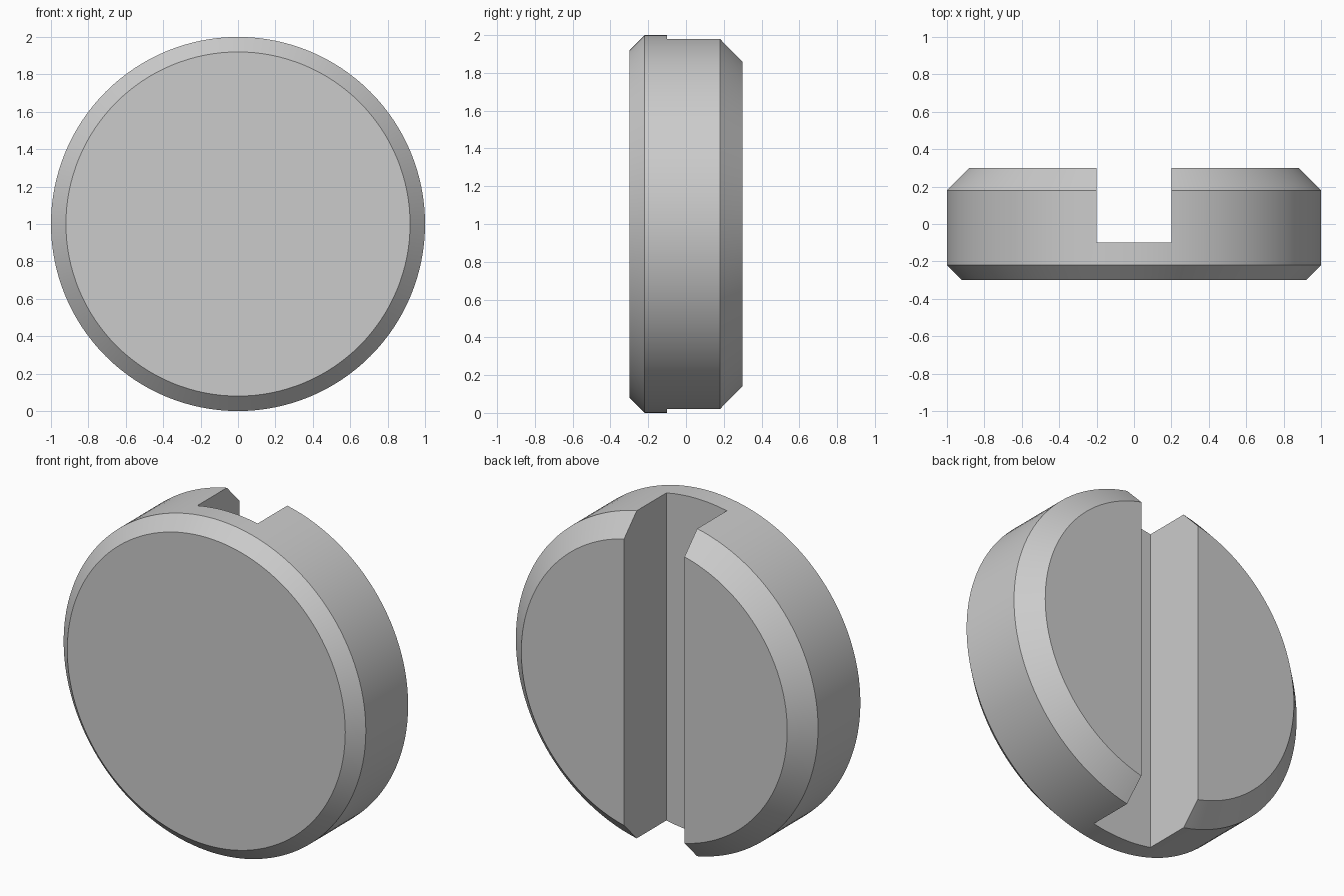
import bpy, bmesh, math
from mathutils import Vector

cube = bpy.data.objects.get("Cube")
if cube:
    bpy.data.objects.remove(cube, do_unlink=True)

SEGMENTS = 128
CENTRE_Z = 1.0

grey = bpy.data.materials.new("plain grey")
grey.use_nodes = True
colour = (0.6, 0.6, 0.6, 1)
grey.diffuse_color = colour
grey.node_tree.nodes["Principled BSDF"].inputs["Base Color"].default_value = colour


def add_object(name, bm):
    bmesh.ops.recalc_face_normals(bm, faces=bm.faces)
    mesh = bpy.data.meshes.new(name)
    bm.to_mesh(mesh)
    bm.free()
    mesh.materials.append(grey)
    obj = bpy.data.objects.new(name, mesh)
    bpy.context.collection.objects.link(obj)
    return obj


# Round head with a small front chamfer and a larger back chamfer: (radius, y)
profile = [(0.92, -0.3), (1.0, -0.22), (1.0, 0.18), (0.88, 0.3)]
bm = bmesh.new()
rings = []
for radius, y in profile:
    angles = [2 * math.pi * i / SEGMENTS for i in range(SEGMENTS)]
    rings.append([bm.verts.new((radius * math.cos(a), y, CENTRE_Z + radius * math.sin(a)))
                  for a in angles])
for near, far in zip(rings, rings[1:]):
    for i in range(SEGMENTS):
        j = (i + 1) % SEGMENTS
        bm.faces.new((near[i], near[j], far[j], far[i]))
bm.faces.new(rings[0])
bm.faces.new(rings[-1])
head = add_object("slotted_disc", bm)

# Vertical slot cutter, open at the back, top and bottom
bm = bmesh.new()
bmesh.ops.create_cube(bm, size=1)
bmesh.ops.scale(bm, verts=bm.verts, vec=Vector((0.4, 0.6, 2.4)))
bmesh.ops.translate(bm, verts=bm.verts, vec=Vector((0, 0.2, CENTRE_Z)))
cutter = add_object("slot_cutter", bm)

# Cut the slot and apply it
cut = head.modifiers.new("slot", "BOOLEAN")
cut.operation = "DIFFERENCE"
cut.solver = "EXACT"
cut.object = cutter
bpy.ops.object.select_all(action="DESELECT")
bpy.context.view_layer.objects.active = head
head.select_set(True)
bpy.ops.object.modifier_apply(modifier=cut.name)
bpy.data.objects.remove(cutter, do_unlink=True)

# Smooth rim, crisp chamfers and slot
bpy.ops.object.shade_smooth_by_angle(angle=math.radians(30))
